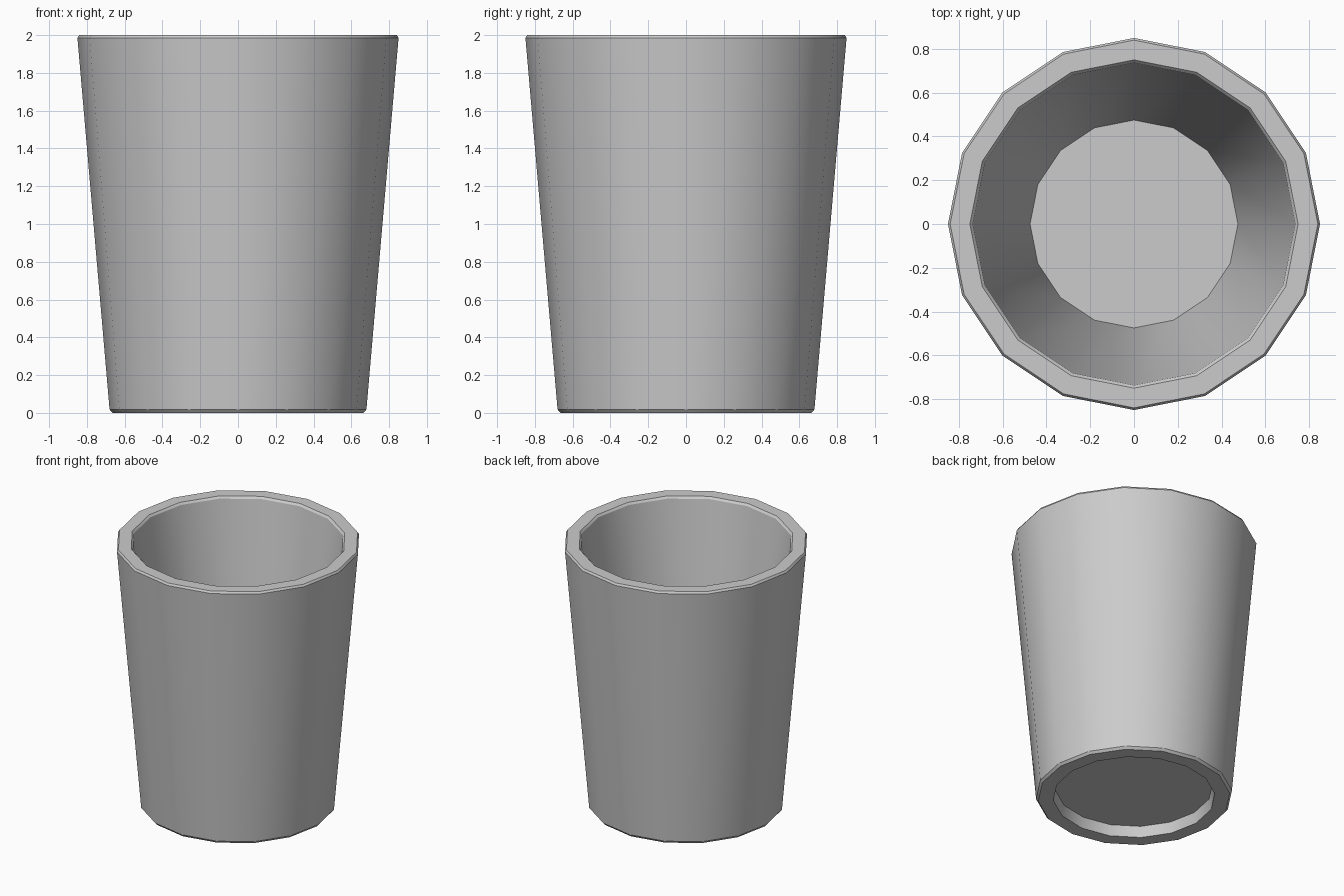
import bpy, bmesh, math

if "Cube" in bpy.data.objects:
    bpy.data.objects.remove(bpy.data.objects["Cube"])

SIDES = 16

# Cup profile (radius, height): underside recess, foot, outer wall, rim, inner wall, floor
PROFILE = [(0, 0.08), (0.545, 0.08), (0.56, 0.0), (0.665, 0.0), (0.68, 0.018),
           (0.85, 1.985), (0.84, 2.0), (0.75, 2.0), (0.737, 1.985),
           (0.475, 0.15), (0, 0.15)]


def lathe(name, profile, sides):
    bm = bmesh.new()
    verts = [bm.verts.new((r, 0, z)) for r, z in profile]
    edges = [bm.edges.new(pair) for pair in zip(verts, verts[1:])]
    bmesh.ops.spin(bm, geom=verts + edges, cent=(0, 0, 0), axis=(0, 0, 1),
                   angle=math.tau, steps=sides, use_merge=True)
    bmesh.ops.remove_doubles(bm, verts=bm.verts[:], dist=0.0001)
    bmesh.ops.recalc_face_normals(bm, faces=bm.faces[:])
    mesh = bpy.data.meshes.new(name)
    bm.to_mesh(mesh)
    bm.free()
    obj = bpy.data.objects.new(name, mesh)
    bpy.context.collection.objects.link(obj)
    return obj


# Tapered cup, smooth around the sides with crisp rim and foot edges
cup = lathe("cup", PROFILE, SIDES)
bpy.context.view_layer.objects.active = cup
cup.select_set(True)
bpy.ops.object.shade_smooth_by_angle(angle=math.radians(30))
